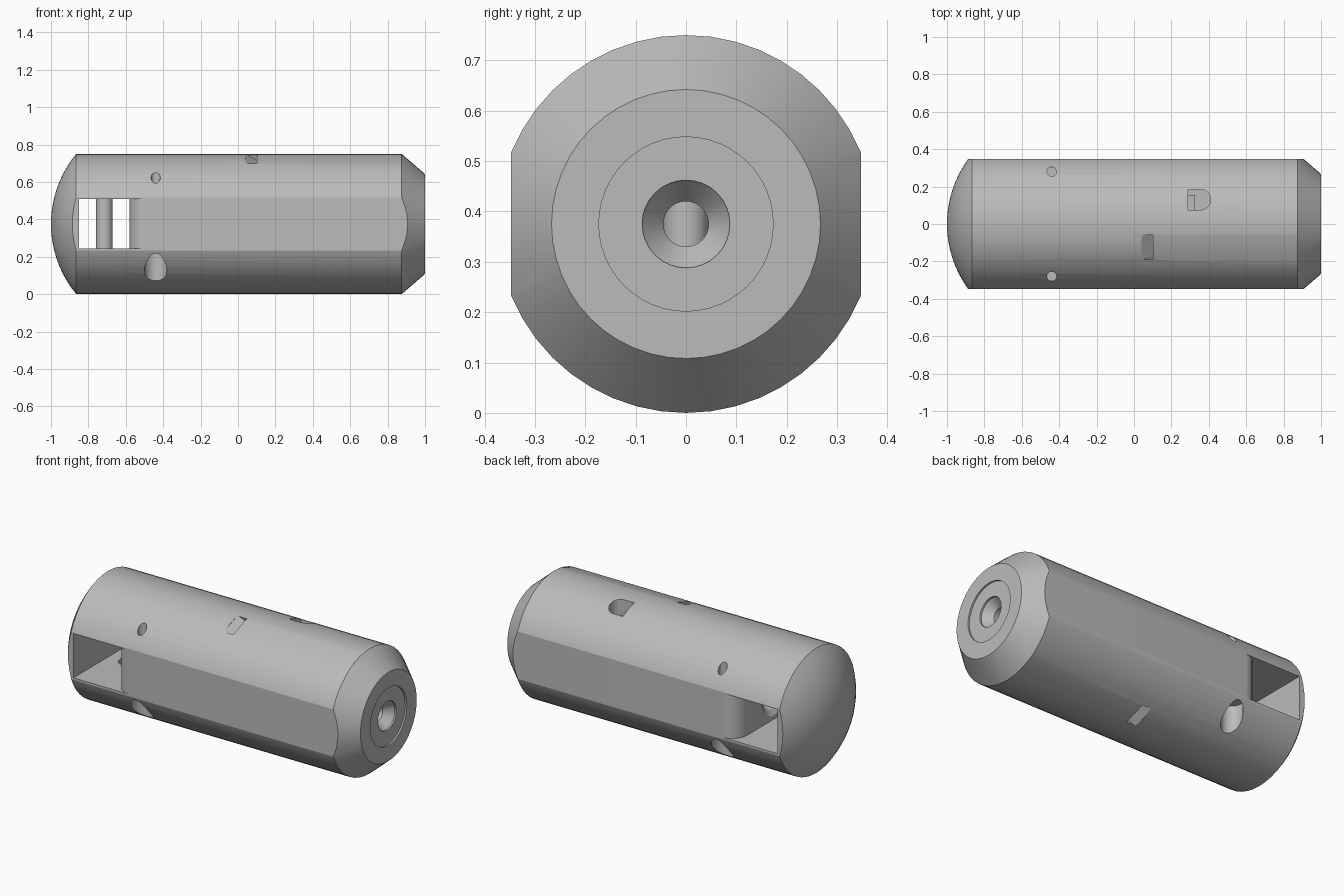
import bpy, bmesh
from math import pi, sin, cos, sqrt, radians
from mathutils import Matrix, Vector

cube = bpy.data.objects.get("Cube")
if cube:
    bpy.data.objects.remove(cube)

R = 0.375      # body radius and axis height
FLAT = 0.347   # half width across the side flats

metal = bpy.data.materials.new("grey metal")
metal.use_nodes = True
GREY = (0.5, 0.5, 0.5, 1)
metal.diffuse_color = GREY
metal.node_tree.nodes["Principled BSDF"].inputs["Base Color"].default_value = GREY


def finish(name, bm):
    bmesh.ops.recalc_face_normals(bm, faces=bm.faces)
    mesh = bpy.data.meshes.new(name)
    bm.to_mesh(mesh)
    bm.free()
    mesh.materials.append(metal)
    ob = bpy.data.objects.new(name, mesh)
    bpy.context.collection.objects.link(ob)
    return ob


def lathe(name, profile, steps=48):
    """Solid of revolution about the body axis from (x, radius) points."""
    bm = bmesh.new()
    rings = []
    for x, r in profile:
        if r == 0:
            rings.append([bm.verts.new((x, 0, R))] * steps)
        else:
            rings.append([bm.verts.new((x, r * sin(2 * pi * i / steps), R + r * cos(2 * pi * i / steps)))
                          for i in range(steps)])
    for a, b in zip(rings, rings[1:]):
        for i in range(steps):
            j = (i + 1) % steps
            bm.faces.new(list(dict.fromkeys((a[i], a[j], b[j], b[i]))))
    return finish(name, bm)


def prism(name, points, z0, z1):
    """Outline in x, y extruded upward."""
    bm = bmesh.new()
    face = bm.faces.new([bm.verts.new((x, y, z0)) for x, y in points])
    top = bmesh.ops.extrude_face_region(bm, geom=[face])["geom"]
    bmesh.ops.translate(bm, vec=(0, 0, z1 - z0), verts=[v for v in top if isinstance(v, bmesh.types.BMVert)])
    return finish(name, bm)


def box(name, x0, x1, y0, y1, z0, z1):
    return prism(name, [(x0, y0), (x1, y0), (x1, y1), (x0, y1)], z0, z1)


def rod(name, x, y, r, z0, z1, steps=32):
    return prism(name, [(x + r * cos(2 * pi * i / steps), y + r * sin(2 * pi * i / steps))
                        for i in range(steps)], z0, z1)


def cut(target, cutter):
    mod = target.modifiers.new("cut", 'BOOLEAN')
    mod.operation = 'DIFFERENCE'
    mod.solver = 'EXACT'
    mod.object = cutter
    bpy.context.view_layer.objects.active = target
    bpy.ops.object.modifier_apply(modifier=mod.name)
    bpy.data.objects.remove(cutter)


def smooth(ob, angle):
    bpy.ops.object.select_all(action='DESELECT')
    ob.select_set(True)
    bpy.context.view_layer.objects.active = ob
    bpy.ops.object.shade_smooth_by_angle(angle=radians(angle))


# Body: domed end, long barrel, chamfered end with shallow recess
dome_r = 0.588
dome = [(-1, 0)]
for i in range(1, 11):
    r = R * i / 10
    dome.append((dome_r - 1 - sqrt(dome_r ** 2 - r ** 2), r))
body = lathe("body", dome + [(0.875, R), (1, 0.267), (1, 0.173), (0.99, 0.173), (0.99, 0)])

# Side flats
for s in (-1, 1):
    cut(body, box("flat_cutter", -1.2, 1.2, *sorted((s * FLAT, s * 0.6)), -0.2, 1))

# Cross window with rounded run-out at the outer sides
runout = [(-0.48 - 0.1 * sin(a), -FLAT + 0.1 * (1 - cos(a)))
          for a in (pi / 2 * i / 8 for i in range(9))]
side = [(-0.85, -0.45), (-0.48, -0.45)] + runout
cut(body, prism("window_cutter", side + [(x, -y) for x, y in reversed(side)], 0.245, 0.51))

# Through bore, flared at the window and countersunk at the end
cut(body, lathe("bore_cutter", [(-0.7, 0), (-0.7, 0.12), (-0.59, 0.12), (-0.56, 0.075), (-0.5, 0.045),
                                (0.93, 0.045), (0.98, 0.087), (1.1, 0.087), (1.1, 0)], 32))

# Shallow seats around the cross pin
cut(body, rod("seat_cutter", -0.715, 0, 0.065, 0.215, 0.54))

# Screw holes: small on top, wide counterbore below
for y in (-0.28, 0.28):
    cut(body, rod("screw_cutter", -0.44, y, 0.025, 0.56, 0.9, 24))
    cut(body, rod("counterbore_cutter", -0.44, y, 0.06, -0.1, 0.24))

# D-shaped pocket with a small step inside
arc = [(0.355 + 0.055 * cos(a), 0.13 + 0.055 * sin(a))
       for a in (-pi / 2 + pi * i / 12 for i in range(13))]
cut(body, prism("pocket_cutter", [(0.29, 0.185), (0.29, 0.075)] + arc, 0.62, 0.9))

# Long shallow flat and its ramped notch, repeated half a turn round
for turn in (0, pi):
    spin = (Matrix.Translation((0, 0, R)) @ Matrix.Rotation(turn + 0.345, 4, 'X'))
    chord = R * cos(0.186)
    strip = box("strip_cutter", 0.1, 0.875, -0.1, 0.1, chord, 0.5)
    bm = bmesh.new()
    tri = [(0.04, R - 0.003), (0.1005, chord - 0.03), (0.1005, 0.5), (0.04, 0.5)]
    ends = [[bm.verts.new((x, y, z)) for x, z in tri] for y in (-0.069, 0.069)]
    for e in ends:
        bm.faces.new(e)
    for i in range(4):
        j = (i + 1) % 4
        bm.faces.new((ends[0][i], ends[0][j], ends[1][j], ends[1][i]))
    notch = finish("notch_cutter", bm)
    for cutter in (strip, notch):
        cutter.data.transform(spin)
        cut(body, cutter)
smooth(body, 15)

# Cross pin standing in the window
pin = rod("cross_pin", -0.715, 0, 0.045, 0.2, 0.555)
smooth(pin, 30)

# Step inside the pocket
box("pocket_step", 0.285, 0.325, 0.074, 0.155, 0.61, 0.69)
